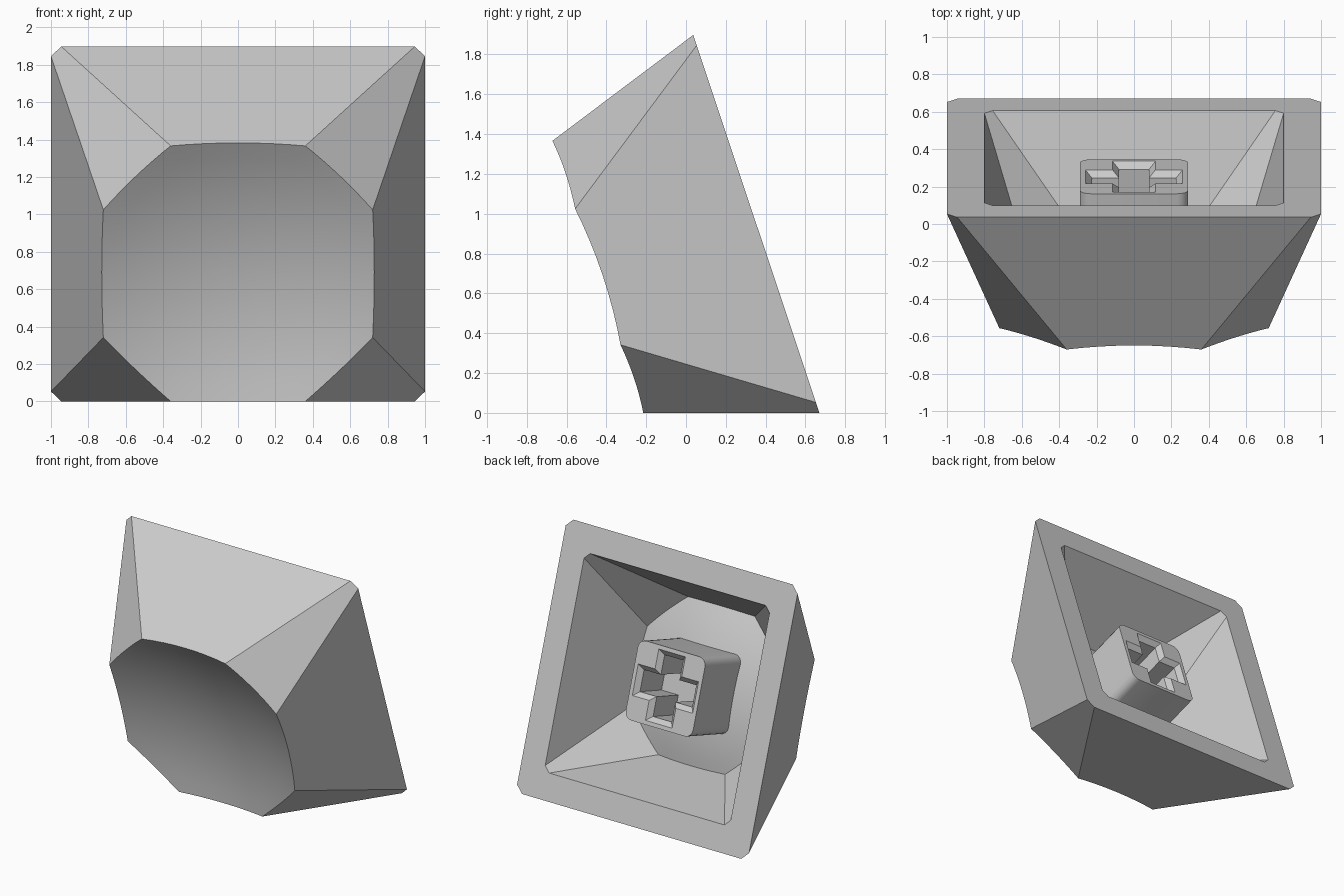
import bpy, bmesh, math
from mathutils import Matrix, Vector

if "Cube" in bpy.data.objects:
    bpy.data.objects.remove(bpy.data.objects["Cube"])

# Material
grey = bpy.data.materials.new("light grey plastic")
grey.diffuse_color = (0.6, 0.6, 0.6, 1)
grey.use_nodes = True
grey.node_tree.nodes["Principled BSDF"].inputs["Base Color"].default_value = grey.diffuse_color

# The cap is tipped so its open base faces back; local z runs from base to dished top
a = math.radians(18.47)
s, c = math.sin(a), math.cos(a)
TILT = Matrix(((1, 0, 0, 0), (0, -s, -c, 0.353), (0, c, -s, 0.949), (0, 0, 0, 1)))


def octagon(half, short, z):
    """Square with cut corners, counter-clockwise."""
    pts = []
    for k in range(4):
        rot = Matrix.Rotation(k * math.pi / 2, 3, 'Z')
        pts += [rot @ Vector((half, -short, z)), rot @ Vector((half, short, z))]
    return pts


def finish(bm, name):
    bmesh.ops.recalc_face_normals(bm, faces=bm.faces)
    me = bpy.data.meshes.new(name)
    bm.to_mesh(me)
    bm.free()
    me.materials.append(grey)
    ob = bpy.data.objects.new(name, me)
    bpy.context.collection.objects.link(ob)
    ob.matrix_world = TILT
    return ob


def cup(bm, base, top, radius, segs=8, rings=8):
    """Tapered octagonal walls closed by a spherical dish; returns the base verts."""
    height = top[0].z
    corner2 = top[0].xy.length_squared

    def dip(p):
        return (corner2 - p.xy.length_squared) / (2 * radius)

    bverts = [bm.verts.new(p) for p in base]
    rim = []
    for i in range(8):
        j = (i + 1) % 8
        for k in range(segs):
            t = k / segs
            hi, lo = top[i].lerp(top[j], t), base[i].lerp(base[j], t)
            p = hi.copy()
            for _ in range(4):  # slide down the wall until it meets the dish
                p = hi.lerp(lo, max(0, dip(p)) / height)
            rim.append(bm.verts.new(p))
    n = len(rim)
    # Flat walls
    for i in range(8):
        arc = [rim[(i * segs + k) % n] for k in range(segs + 1)]
        bm.faces.new([bverts[i], bverts[(i + 1) % 8]] + arc[::-1])
    # Smooth dish
    prev, dish = rim, []
    for r in range(1, rings):
        f = 1 - r / rings
        ring = []
        for v in rim:
            p = Vector((v.co.x * f, v.co.y * f, 0))
            p.z = height - dip(p)
            ring.append(bm.verts.new(p))
        for k in range(n):
            m = (k + 1) % n
            dish.append(bm.faces.new([prev[k], prev[m], ring[m], ring[k]]))
        prev = ring
    mid = bm.verts.new((0, 0, height - corner2 / (2 * radius)))
    for k in range(n):
        dish.append(bm.faces.new([prev[k], prev[(k + 1) % n], mid]))
    for f in dish:
        f.smooth = True
    return bverts


# Hollow cap: outer cup, inner cup and the flat rim between them
bm = bmesh.new()
outer = cup(bm, octagon(1, 0.945, 0), octagon(0.72, 0.36, 0.839), 2.3)
inner = cup(bm, octagon(0.8, 0.756, 0), octagon(0.576, 0.288, 0.64), 1.84)
for i in range(8):
    j = (i + 1) % 8
    bm.faces.new([outer[i], outer[j], inner[j], inner[i]])
finish(bm, "cap_shell")


# Mounting stem: rounded square post with a chamfered cross socket
def rounded_square(half, r, z, steps=4):
    pts = []
    for k in range(4):
        ang = k * math.pi / 2
        ctr = Matrix.Rotation(ang, 3, 'Z') @ Vector((half - r, half - r, z))
        for i in range(steps + 1):
            t = ang + i / steps * math.pi / 2
            pts.append(ctr + Vector((r * math.cos(t), r * math.sin(t), 0)))
    return pts


def cross(length, w, z):
    pts = []
    for k in range(4):
        rot = Matrix.Rotation(k * math.pi / 2, 3, 'Z')
        pts += [rot @ Vector(p) for p in ((length, -w, z), (length, w, z), (w, w, z))]
    return pts


def loop(bm, pts):
    vs = [bm.verts.new(p) for p in pts]
    es = [bm.edges.new((vs[i], vs[(i + 1) % len(vs)])) for i in range(len(vs))]
    return vs, es


def bridge(bm, lo, hi):
    n = len(lo)
    return [bm.faces.new([lo[i], lo[(i + 1) % n], hi[(i + 1) % n], hi[i]]) for i in range(n)]


bm = bmesh.new()
end, end_edges = loop(bm, rounded_square(0.29, 0.06, 0.105))
root, _ = loop(bm, rounded_square(0.29, 0.06, 0.6))
lip, lip_edges = loop(bm, cross(0.26, 0.115, 0.105))
throat, _ = loop(bm, cross(0.225, 0.08, 0.14))
floor, _ = loop(bm, cross(0.225, 0.08, 0.42))
bmesh.ops.triangle_fill(bm, edges=end_edges + lip_edges, use_beauty=True)
bridge(bm, end, root)
bridge(bm, lip, throat)
bridge(bm, throat, floor)
bm.faces.new(floor)
bm.faces.new(root)
stem = finish(bm, "mounting_stem")
bpy.context.view_layer.objects.active = stem
stem.select_set(True)
bpy.ops.object.shade_smooth_by_angle(angle=math.radians(30))
